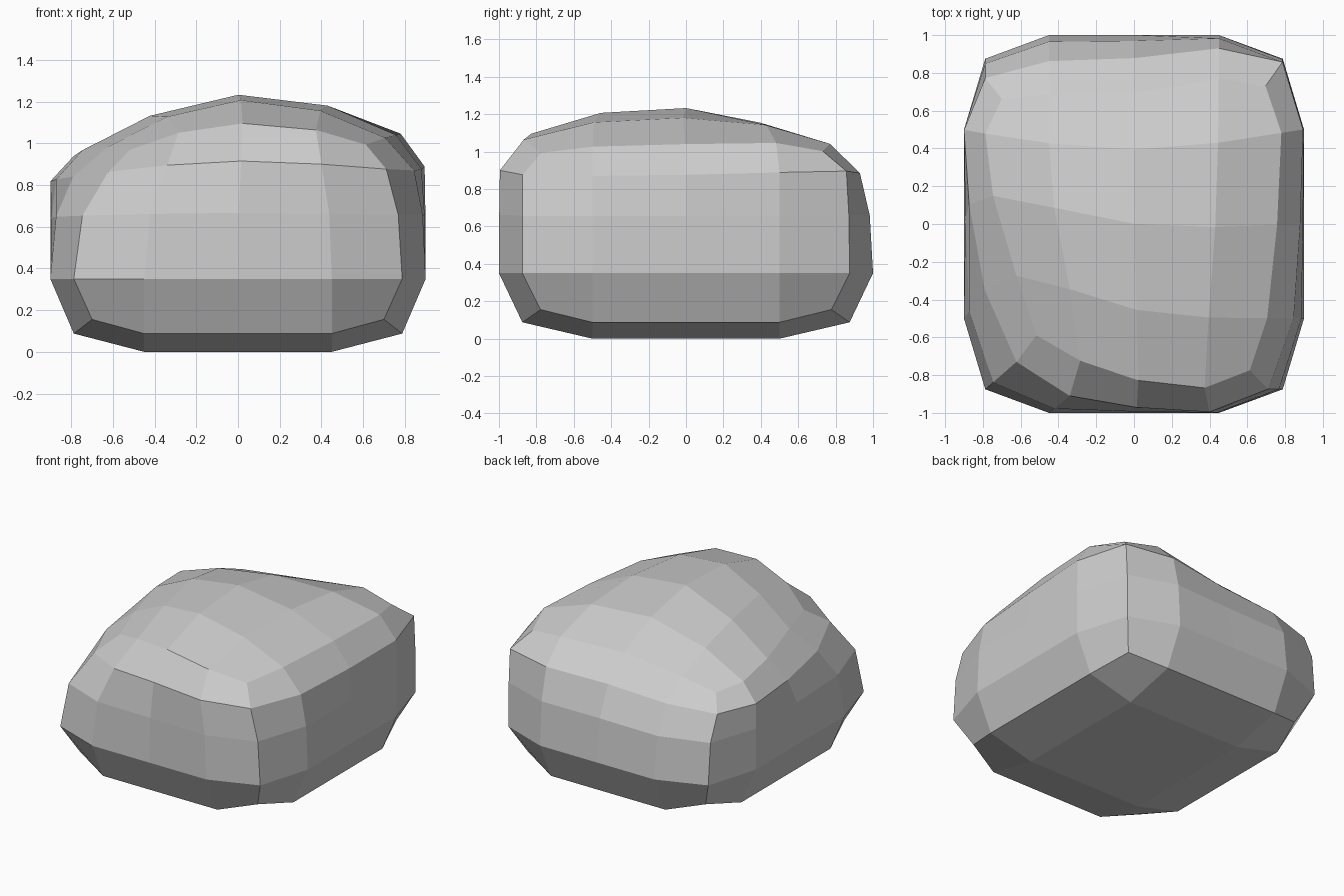
import bpy, bmesh

if "Cube" in bpy.data.objects:
    bpy.data.objects.remove(bpy.data.objects["Cube"])

# Control cage: a box cut once along each axis
bm = bmesh.new()
bmesh.ops.create_cube(bm, size=2)
bmesh.ops.subdivide_edges(bm, edges=bm.edges[:], cuts=1, use_grid_fill=True)

# Uneven crown of the stone, keyed by position in the 3 x 3 top grid
crown = {
    (-1, -1): (-0.46, -0.66, 1.015), (0, -1): (0, -0.98, 1.165), (1, -1): (0.70, -1, 1.035),
    (-1, 0): (-0.90, 0.26, 0.95), (0, 0): (0, 0, 1.38), (1, 0): (0.88, 0, 1.045),
    (-1, 1): (-0.90, 0.73, 0.92), (0, 1): (0, 0.72, 1.03), (1, 1): (0.90, 1, 1.11),
}
for v in bm.verts:
    i, j, k = (round(c) for c in v.co)
    v.co = crown[i, j] if k == 1 else (0.9 * i, j, 0.7 * (k + 1))

mesh = bpy.data.meshes.new("stone")
bm.to_mesh(mesh)
bm.free()
stone = bpy.data.objects.new("stone", mesh)
bpy.context.collection.objects.link(stone)

# One rounding step, left flat shaded
sub = stone.modifiers.new("rounding", 'SUBSURF')
sub.levels = sub.render_levels = 1
sub.use_limit_surface = False
